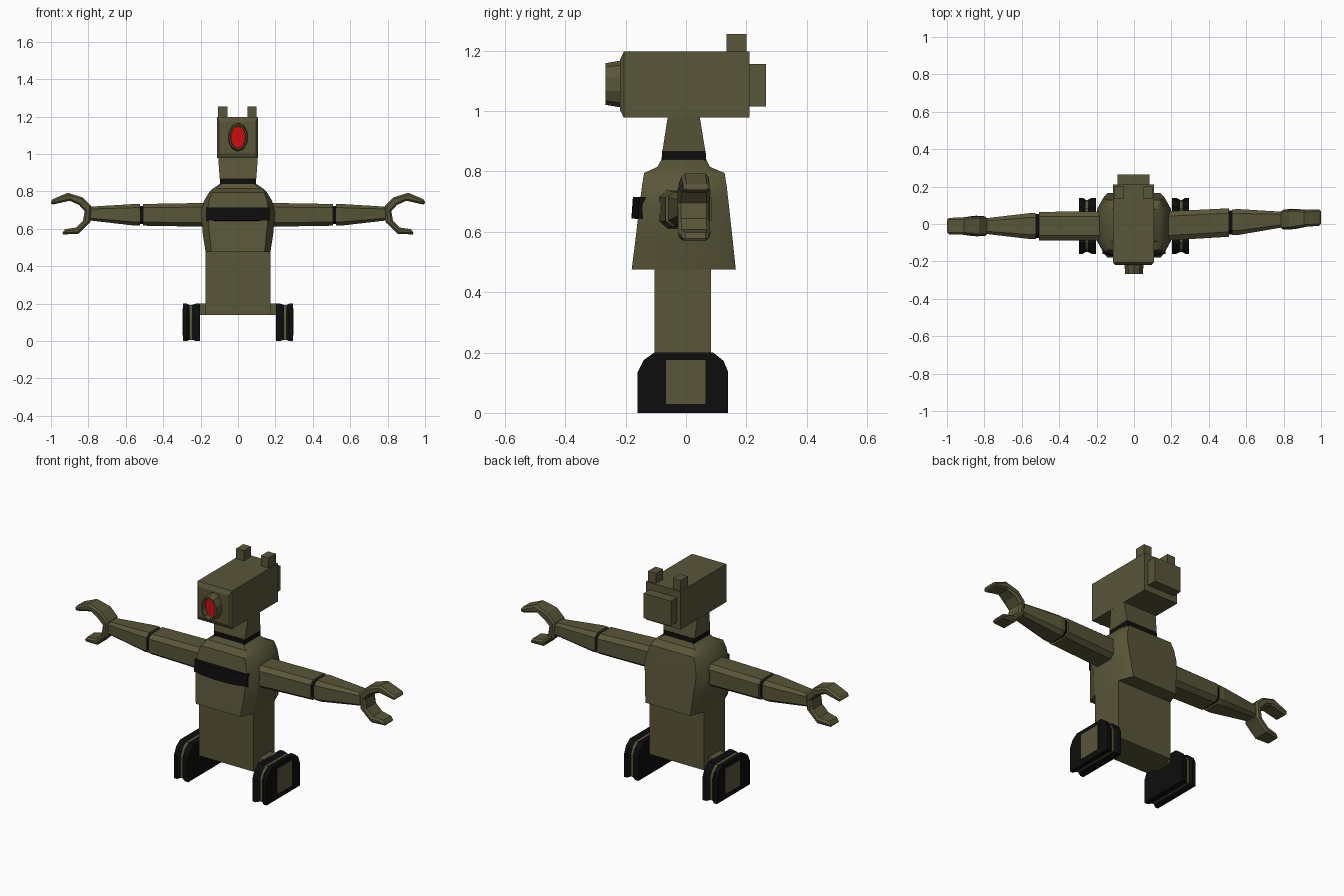
import bpy, bmesh, math

if "Cube" in bpy.data.objects:
    bpy.data.objects.remove(bpy.data.objects["Cube"])


def material(name, rgb):
    m = bpy.data.materials.new(name)
    m.diffuse_color = (*rgb, 1)
    m.use_nodes = True
    m.node_tree.nodes["Principled BSDF"].inputs["Base Color"].default_value = m.diffuse_color
    return m


OLIVE = material("olive", (0.10, 0.092, 0.041))
BLACK = material("black", (0.004, 0.004, 0.004))
RED = material("red", (0.62, 0.004, 0.004))


def loft(name, rings, mats, bevel=0, smooth=0):
    """Join equal-length rings; mats is one material or one per segment."""
    if not isinstance(mats, list):
        mats = [mats] * (len(rings) - 1)
    slots = list(dict.fromkeys(mats))
    bm = bmesh.new()
    loops = [[bm.verts.new(p) for p in r] for r in rings]
    n = len(rings[0])
    for k in range(len(rings) - 1):
        for i in range(n):
            j = (i + 1) % n
            f = bm.faces.new((loops[k][i], loops[k][j], loops[k + 1][j], loops[k + 1][i]))
            f.material_index = slots.index(mats[k])
    bm.faces.new(loops[0]).material_index = slots.index(mats[0])
    bm.faces.new(loops[-1]).material_index = slots.index(mats[-1])
    bmesh.ops.recalc_face_normals(bm, faces=bm.faces)
    me = bpy.data.meshes.new(name)
    bm.to_mesh(me)
    bm.free()
    for m in slots:
        me.materials.append(m)
    ob = bpy.data.objects.new(name, me)
    bpy.context.collection.objects.link(ob)
    if bevel:
        b = ob.modifiers.new("edge", 'BEVEL')
        b.width, b.segments = bevel, 1
        b.limit_method, b.angle_limit = 'ANGLE', math.radians(60)
    if smooth:
        bpy.ops.object.select_all(action='DESELECT')
        ob.select_set(True)
        bpy.context.view_layer.objects.active = ob
        bpy.ops.object.shade_smooth_by_angle(angle=math.radians(smooth))
    return ob


def rect(hx, y0, y1, z):
    return [(-hx, y0, z), (hx, y0, z), (hx, y1, z), (-hx, y1, z)]


def box(name, x0, x1, y0, y1, z0, z1, mat):
    return loft(name, [[(x0, y0, z), (x1, y0, z), (x1, y1, z), (x0, y1, z)]
                       for z in (z0, z1)], mat)


# Lower body and chest
box("lower_body", -0.173, 0.173, -0.105, 0.083, 0.14, 0.49, OLIVE)


def chest_ring(z, hx, yf, yb, fx, sf, sb):
    return [(-fx, yf, z), (fx, yf, z), (hx, sf, z), (hx, sb, z),
            (fx, yb, z), (-fx, yb, z), (-hx, sb, z), (-hx, sf, z)]


loft("chest", [chest_ring(*r) for r in (
    (0.475, 0.173, -0.180, 0.165, 0.142, -0.105, 0.085),
    (0.570, 0.188, -0.168, 0.155, 0.152, -0.100, 0.085),
    (0.690, 0.198, -0.154, 0.142, 0.163, -0.090, 0.080),
    (0.750, 0.182, -0.146, 0.135, 0.155, -0.085, 0.075),
    (0.795, 0.155, -0.139, 0.128, 0.138, -0.080, 0.070),
    (0.815, 0.135, -0.095, 0.080, 0.120, -0.075, 0.065),
    (0.842, 0.094, -0.080, 0.066, 0.085, -0.070, 0.058))], OLIVE, smooth=25)

# Curved chest band
band_rings = []
for i in range(7):
    t = -1 + i / 3
    x, y = 0.168 * t, -0.178 + 0.022 * t * t
    band_rings.append([(x, y - 0.003, 0.645), (x, y + 0.002, 0.715),
                       (x, -0.12, 0.715), (x, -0.12, 0.637)])
loft("chest_band", band_rings, BLACK)

# Neck
loft("neck_band", [rect(0.097, -0.081, 0.067, 0.838), rect(0.097, -0.079, 0.065, 0.868)], BLACK)
loft("neck", [rect(0.098, -0.078, 0.064, 0.868), rect(0.106, -0.06, 0.045, 0.985)], OLIVE)

# Head
cx = -0.003
loft("head", [[(cx + sx * w, y, 1.088 + sz * h) for sx, sz in ((-1, -1), (1, -1), (1, 1), (-1, 1))]
              for y, w, h in ((-0.218, 0.098, 0.085), (-0.206, 0.109, 0.109), (0.21, 0.109, 0.109))],
     OLIVE)
box("back_pack_box", cx - 0.086, cx + 0.086, 0.20, 0.265, 1.015, 1.157, OLIVE)
for s in (-1, 1):
    xm = cx + s * 0.078
    box("head_knob", xm - 0.025, xm + 0.025, 0.135, 0.20, 1.19, 1.255, OLIVE)


# Eye: hollow rim with a recessed lens
def oval(y, rx, rz):
    return [(rx * math.cos(a), y, 1.09 + rz * math.sin(a))
            for a in (math.tau * i / 10 + math.pi / 2 for i in range(10))]


loft("eye", [oval(-0.205, 0.053, 0.078), oval(-0.225, 0.053, 0.076), oval(-0.267, 0.050, 0.069),
             oval(-0.267, 0.041, 0.061), oval(-0.238, 0.040, 0.060), oval(-0.2379, 0.002, 0.003)],
     [OLIVE] * 4 + [RED])

# Treads
SIDE = [(-0.16, 0.0), (0.14, 0.0), (0.14, 0.135), (0.125, 0.172), (0.09, 0.2),
        (-0.105, 0.2), (-0.14, 0.175), (-0.16, 0.135)]


def tread_ring(x, k):
    return [(x, -0.01 + (y + 0.01) * k, 0.1 + (z - 0.1) * k) for y, z in SIDE]


for s in (-1, 1):
    side = "right" if s > 0 else "left"
    loft(side + "_tread", [tread_ring(s * x, k) for x, k in (
        (0.204, 1), (0.225, 1), (0.246, 0.93), (0.259, 0.93), (0.274, 1), (0.294, 1))],
        [BLACK, BLACK, OLIVE, BLACK, BLACK])
    xa, xb = sorted((s * 0.290, s * 0.297))
    box(side + "_tread_panel", xa, xb, -0.067, 0.065, 0.03, 0.175, OLIVE)
    # Wedge joining tread and body
    loft(side + "_tread_mount", [[(s * 0.165, y, 0.14), (s * 0.21, y, 0.14),
                                  (s * 0.21, y, 0.2), (s * 0.165, y, 0.2)]
                                 for y in (-0.06, 0.045)], OLIVE)


# Arms
def arm_y(s, x):
    """Centre line of each arm; the right one swings slightly back."""
    return -0.02 + 0.055 * x if s > 0 else -0.011


def arm_ring(s, x, hy, hz, zc=0.675):
    c, d = hy * 0.66, hz * 0.66
    y0 = arm_y(s, x)
    return [(s * x, y0 + y, zc + z) for y, z in (
        (-c, -hz), (c, -hz), (hy, -d), (hy, d), (c, hz), (-c, hz), (-hy, d), (-hy, -d))]


# Gripper outline in the front plane (x, z)
CLAW = [(1.0, 0.755), (0.91, 0.793), (0.83, 0.768), (0.785, 0.722), (0.785, 0.625), (0.855, 0.573),
        (0.945, 0.57), (0.925, 0.598), (0.865, 0.607), (0.828, 0.645), (0.82, 0.695),
        (0.85, 0.728), (0.90, 0.75), (1.0, 0.728)]
CLAW[4] = (0.79, 0.635)

for s in (-1, 1):
    side = "right" if s > 0 else "left"
    loft(side + "_upper_arm", [arm_ring(s, 0.15, 0.078, 0.064),
                               arm_ring(s, 0.507, 0.076, 0.058)], OLIVE)
    loft(side + "_elbow", [arm_ring(s, 0.50, 0.064, 0.048),
                           arm_ring(s, 0.535, 0.064, 0.048)], BLACK)
    loft(side + "_forearm", [arm_ring(s, 0.524, 0.068, 0.058), arm_ring(s, 0.55, 0.07, 0.058),
                             arm_ring(s, 0.80, 0.041, 0.036, 0.682)], OLIVE)
    loft(side + "_claw", [[(s * x, arm_y(s, x) + e * (0.052 if x < 0.9 else 0.044), z)
                           for x, z in CLAW] for e in (-1, 1)], OLIVE, bevel=0.01)
